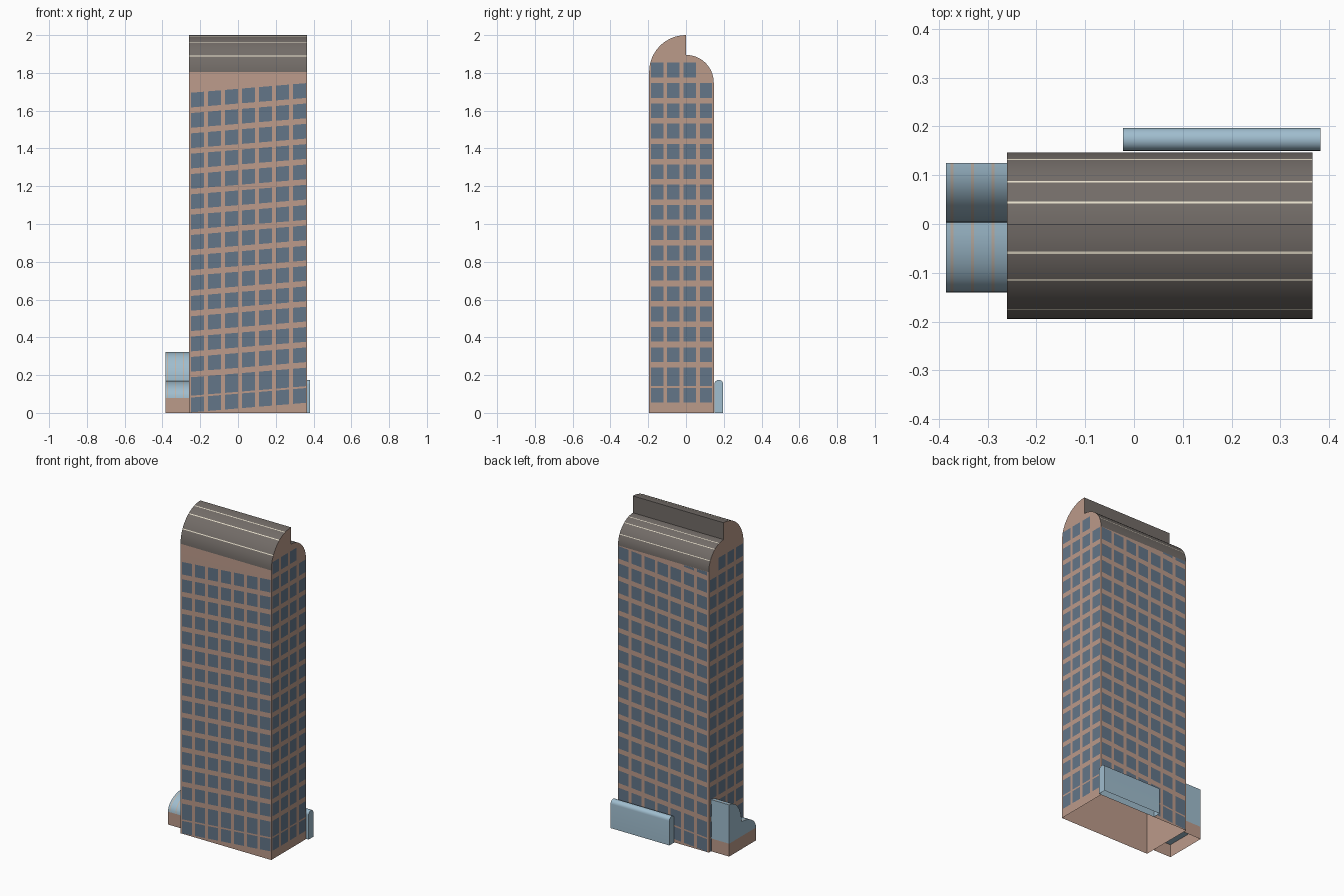
import bpy
from math import sin, cos, radians

cube = bpy.data.objects.get("Cube")
if cube:
    bpy.data.objects.remove(cube, do_unlink=True)


def material(name, rgb):
    m = bpy.data.materials.new(name)
    m.use_nodes = True
    m.diffuse_color = (*rgb, 1)
    m.node_tree.nodes["Principled BSDF"].inputs["Base Color"].default_value = (*rgb, 1)
    return m


WALL = material("terracotta wall", (0.50, 0.325, 0.255))
WINDOW = material("slate window", (0.125, 0.18, 0.25))
ROOF = material("grey brown roof", (0.17, 0.15, 0.137))
CREAM = material("cream rib", (0.80, 0.74, 0.60))
GLASS = material("pale blue glass", (0.35, 0.51, 0.62))
TAN = material("tan rib", (0.52, 0.45, 0.39))


def make(name, verts, faces, mats, indices, smooth=False):
    mesh = bpy.data.meshes.new(name)
    mesh.from_pydata(verts, [], faces)
    for m in mats:
        mesh.materials.append(m)
    for p, i in zip(mesh.polygons, indices):
        p.material_index = i
    ob = bpy.data.objects.new(name, mesh)
    bpy.context.collection.objects.link(ob)
    if smooth:
        bpy.ops.object.select_all(action='DESELECT')
        ob.select_set(True)
        bpy.context.view_layer.objects.active = ob
        bpy.ops.object.shade_smooth_by_angle(angle=radians(30))
    return ob


def extrude(name, profile, xs, mats, rule, right_cap=True, left_cap=True):
    """Sweep a (y, z) profile, front to back, along x; the underside stays open."""
    n = len(profile)
    verts = [(x, y, z) for x in xs for y, z in profile]
    faces, indices = [], []
    for s in range(len(xs) - 1):
        for i in range(n - 1):
            a = s * n + i
            faces.append((a, a + n, a + n + 1, a + 1))
            indices.append(rule(i, s))
    if right_cap:
        faces.append(tuple(range(n)))
        indices.append(0)
    if left_cap:
        faces.append(tuple(reversed(range(len(verts) - n, len(verts)))))
        indices.append(0)
    return make(name, verts, faces, mats, indices, smooth=True)


def arc(cy, cz, ry, rz, angles):
    """Points at angles measured from straight up; negative leans to the front."""
    return [(cy + ry * sin(radians(a)), cz + rz * cos(radians(a))) for a in angles]


# Tower with two stepped quarter-round roofs and thin ribs
X0, X1, FRONT, BACK = -0.26, 0.366, -0.195, 0.147
RIBS, HALF = (17.5, 36, 64), 0.8
angles = sorted(set(range(0, 91, 6)) | {r + d for r in RIBS for d in (-HALF, HALF)})
front_arc = arc(0, 1.805, -FRONT, 0.195, [-a for a in reversed(angles)])
back_arc = arc(0, 1.748, BACK, BACK, angles)
profile = [(FRONT, 0)] + front_arc + back_arc + [(BACK, 0)]
segments = list(zip(angles, angles[1:]))
bands = [2 if any(abs((a + b) / 2 - r) < HALF for r in RIBS) else 1 for a, b in segments]
tower_rule = [0] + bands[::-1] + [1] + bands + [0]
extrude("tower", profile, (X0, X1), [WALL, ROOF, CREAM], lambda i, s: tower_rule[i])

# Window grids, sheared so that rows climb toward the left end
ROW, TALL, GAP = 0.1076, 0.078, 0.002
rows = [(1.746 - k * ROW - TALL, 1.746 - k * ROW) for k in range(-1, 16)]
rows[-2] = (0.142, rows[-2][1])
long_cols = [(-0.249 + 0.09 * k, -0.179 + 0.09 * k) for k in range(7)]
end_cols = [(-0.186 + 0.0863 * k, -0.120 + 0.0863 * k) for k in range(4)]


def windows(name, cols, place, flip, keep, top=9):
    verts, faces = [], []
    for r, (z0, z1) in enumerate(rows):
        for c, (u0, u1) in enumerate(cols):
            quad = []
            for u, z in ((u0, z0), (u1, z0), (u1, z1), (u0, z1)):
                x, y = place(u)
                quad.append((x, y, min(top, z + 0.083 * (x - X1))))
            if not keep(r, c) or quad[2][2] - quad[1][2] < 0.005:
                continue
            b = len(verts)
            verts += quad
            faces.append((b + 3, b + 2, b + 1, b) if flip else (b, b + 1, b + 2, b + 3))
    make(name, verts, faces, [WINDOW], [0] * len(faces))


windows("front_windows", long_cols, lambda u: (u, FRONT - GAP), False, lambda r, c: r > 0)
windows("back_windows", long_cols, lambda u: (u, BACK + GAP), True,
        lambda r, c: r > 0 or c < 4, top=1.748)
windows("left_windows", end_cols, lambda u: (X1 + GAP, u), False, lambda r, c: r > 0 or c < 3)
windows("right_windows", end_cols, lambda u: (X0 - GAP, u), True, lambda r, c: r > 0 or c < 3)

# Side pavilion: solid base, then two stepped curved glass tiers with ribs
P0, PF, PM, PB, BASE = -0.385, -0.14, 0.003, 0.125, 0.08
extrude("pavilion_base", [(PF, 0), (PF, BASE), (PB, BASE), (PB, 0)], (P0, X0), [WALL, GLASS],
        lambda i, s: 1 if i == 1 else 0, left_cap=False)
quarter = range(-90, 1, 9)
tiers = (arc(PM, BASE, PM - PF, 0.09, quarter) + arc(PB, 0.172, PB - PM, 0.15, quarter)
         + [(PB, BASE)])
xs = [P0]
for x in (-0.373, -0.331, -0.289):
    xs += [x - 0.003, x + 0.003]
extrude("pavilion_glass", tiers, xs + [X0], [GLASS, TAN],
        lambda i, s: 1 if s % 2 and i < len(tiers) - 2 else 0, left_cap=False)

# Low round-topped gallery along the back
R, CY = 0.0235, 0.1735
gallery = [(CY - R, 0)] + arc(CY, 0.151, R, R, range(-90, 91, 15)) + [(CY + R, 0)]
extrude("back_gallery", gallery, (-0.023, 0.382), [GLASS], lambda i, s: 0)
